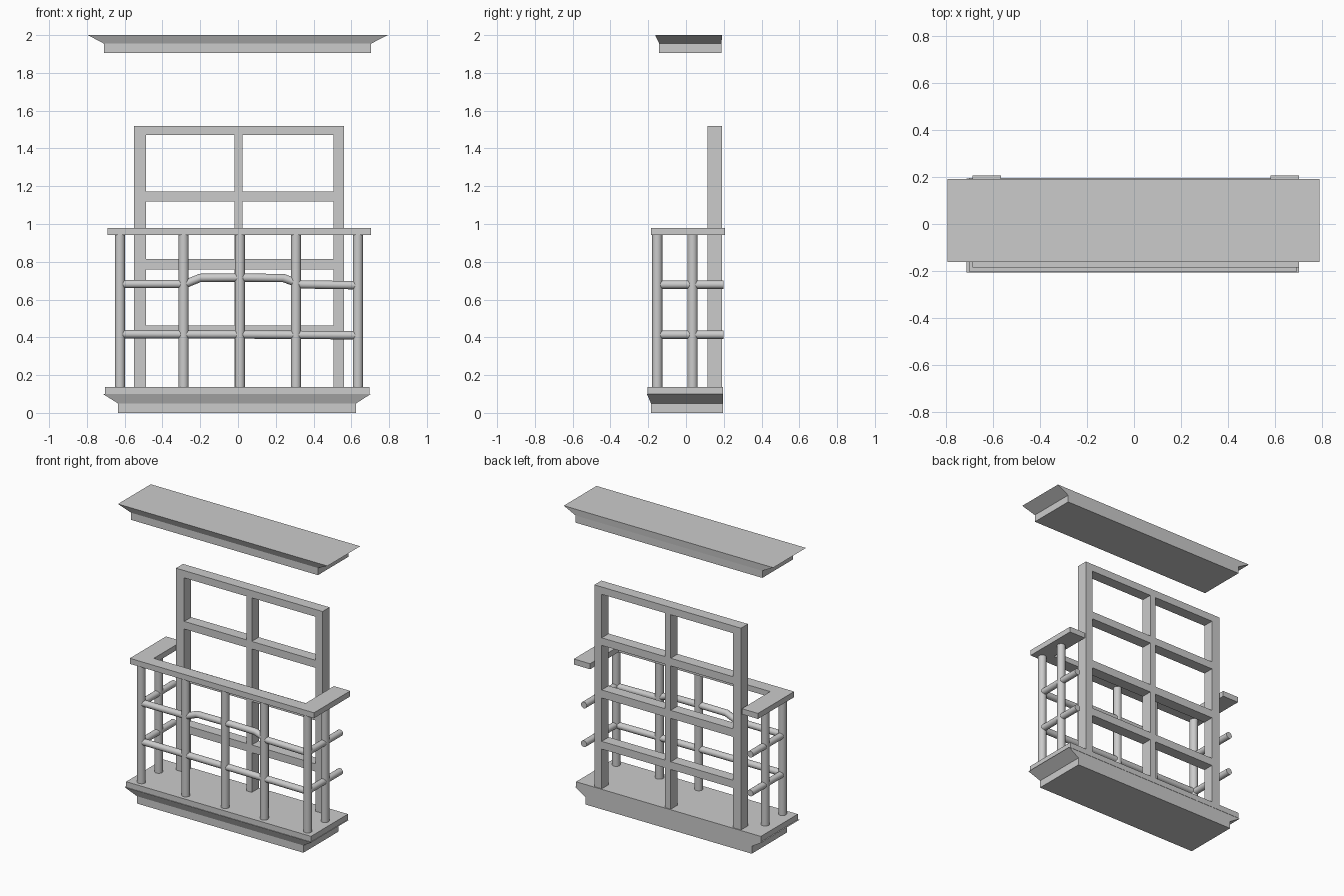
import bpy, bmesh

if "Cube" in bpy.data.objects:
    bpy.data.objects.remove(bpy.data.objects["Cube"])


def mesh_object(name, bm):
    bmesh.ops.recalc_face_normals(bm, faces=bm.faces[:])
    me = bpy.data.meshes.new(name)
    bm.to_mesh(me)
    bm.free()
    ob = bpy.data.objects.new(name, me)
    bpy.context.collection.objects.link(ob)
    return ob


def add_box(bm, x0, x1, y0, y1, z0, z1, top=None):
    """Box; 'top' gives other x0, x1, y0, y1 limits for a flared upper face."""
    rings = []
    for z, (a, b, c, d) in ((z0, (x0, x1, y0, y1)), (z1, top or (x0, x1, y0, y1))):
        rings.append([bm.verts.new(p) for p in ((a, c, z), (b, c, z), (b, d, z), (a, d, z))])
    low, up = rings
    bm.faces.new(low[::-1])
    bm.faces.new(up)
    for i in range(4):
        j = (i + 1) % 4
        bm.faces.new((low[i], low[j], up[j], up[i]))


def box(name, *limits, top=None):
    bm = bmesh.new()
    add_box(bm, *limits, top=top)
    return mesh_object(name, bm)


def prism(name, outline, z0, z1):
    bm = bmesh.new()
    face = bm.faces.new([bm.verts.new((x, y, z0)) for x, y in outline])
    ext = bmesh.ops.extrude_face_region(bm, geom=[face])["geom"]
    for v in ext:
        if isinstance(v, bmesh.types.BMVert):
            v.co.z = z1
    return mesh_object(name, bm)


def tube(name, points, radius):
    cu = bpy.data.curves.new(name, 'CURVE')
    cu.dimensions = '3D'
    cu.bevel_depth = radius
    cu.bevel_resolution = 6
    cu.use_fill_caps = True
    sp = cu.splines.new('POLY')
    sp.points.add(len(points) - 1)
    for p, co in zip(sp.points, points):
        p.co = (*co, 1)
    ob = bpy.data.objects.new(name, cu)
    bpy.context.collection.objects.link(ob)
    bpy.ops.object.select_all(action='DESELECT')
    ob.select_set(True)
    bpy.context.view_layer.objects.active = ob
    bpy.ops.object.convert(target='MESH')
    bpy.ops.object.shade_smooth_by_angle()
    return bpy.context.object


# Stepped balcony base: block, flared moulding, floor slab
box("base_block", -0.635, 0.625, -0.185, 0.195, 0, 0.05)
box("base_moulding", -0.635, 0.625, -0.185, 0.195, 0.05, 0.10,
    top=(-0.715, 0.703, -0.207, 0.195))
box("floor_slab", -0.705, 0.695, -0.203, 0.197, 0.10, 0.138)

# Canopy above
box("canopy_block", -0.71, 0.705, -0.142, 0.188, 1.906, 1.955)
box("canopy_moulding", -0.71, 0.705, -0.142, 0.188, 1.955, 2.0,
    top=(-0.795, 0.792, -0.163, 0.191))

# Window frame: stiles, mullion and cross bars
Y0, Y1 = 0.115, 0.191
for name, x0, x1, top in (("stile_left", -0.55, -0.488, 1.52),
                          ("stile_right", 0.505, 0.56, 1.52),
                          ("mullion", -0.018, 0.024, 1.472)):
    box("window_" + name, x0, x1, Y0, Y1, 0.138, top)
for i, (z0, z1) in enumerate(((0.41, 0.463), (0.76, 0.815), (1.12, 1.172), (1.47, 1.52))):
    box(f"window_crossbar_{i}", -0.488, 0.505, Y0, Y1, z0, z1)

# U-shaped handrail
prism("handrail", [(-0.69, 0.207), (-0.69, -0.185), (0.705, -0.185), (0.705, 0.207),
                   (0.582, 0.207), (0.582, -0.10), (-0.568, -0.10), (-0.568, 0.207)],
      0.942, 0.98)

# Balusters: five at the front, one on each side
YF, XL, XR = -0.152, -0.625, 0.635
spots = [(x, YF) for x in (XL, -0.288, 0.01, 0.307, XR)] + [(XL, 0.035), (XR, 0.035)]
for i, (x, y) in enumerate(spots):
    tube(f"baluster_{i}", [(x, y, 0.13), (x, y, 0.95)], 0.027)

# Horizontal rods: front pair (upper one arched) and side pairs
R = 0.022
tube("lower_front_rod", [(-0.61, YF, 0.417), (0.01, YF, 0.415), (0.62, YF, 0.411)], R)
tube("upper_front_rod", [(x, YF, z) for x, z in ((-0.61, 0.682), (-0.28, 0.682), (-0.2, 0.715),
                                                (0.01, 0.716), (0.24, 0.714), (0.335, 0.68),
                                                (0.62, 0.676))], R)
for side, x in (("left", XL), ("right", XR)):
    for level, z in (("lower", 0.414), ("upper", 0.679)):
        tube(f"{level}_{side}_rod", [(x, -0.14, z), (x, 0.198, z)], R)
